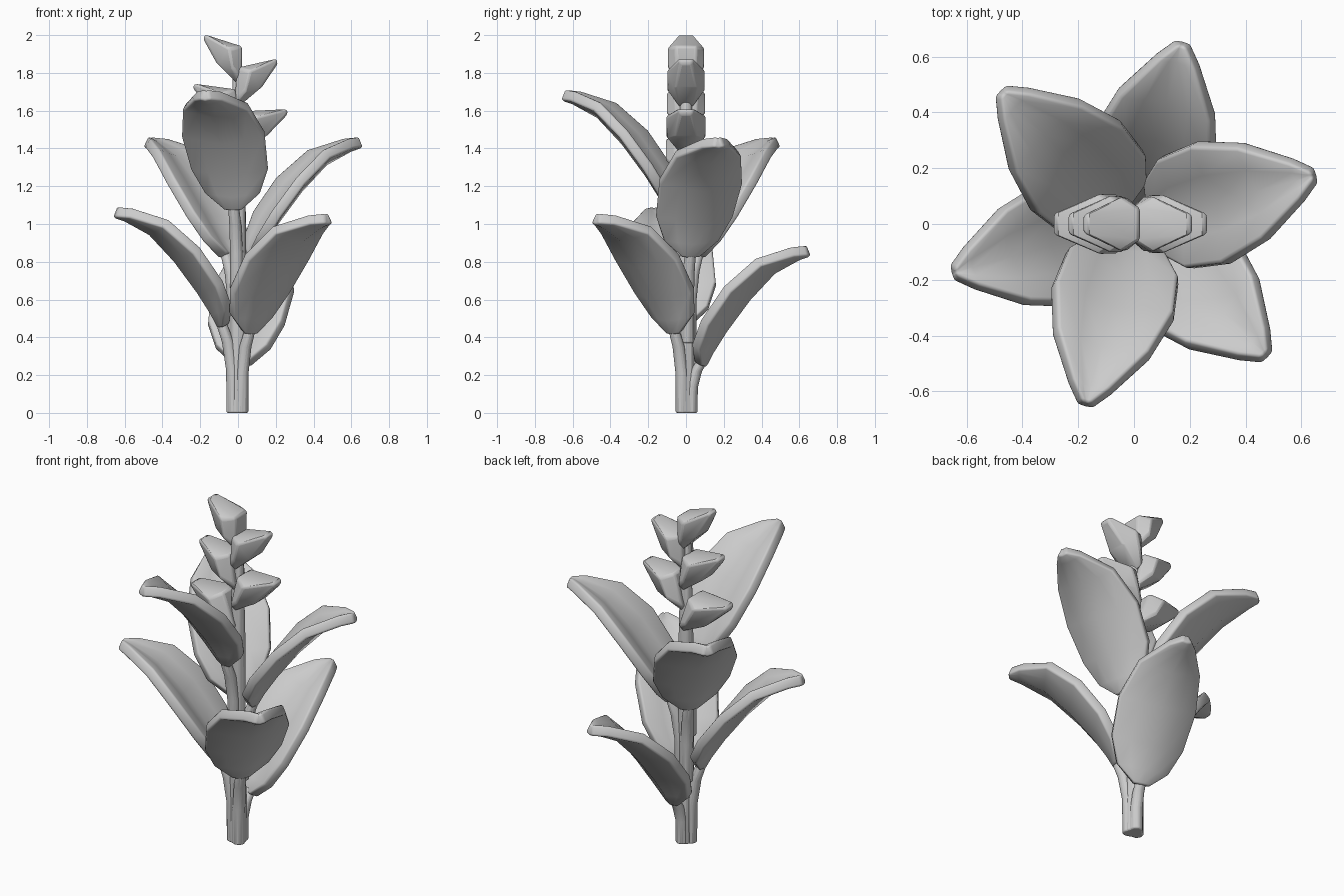
import bpy, bmesh
from math import sin, cos, pi, radians
from mathutils import Vector, Matrix

if "Cube" in bpy.data.objects:
    bpy.data.objects.remove(bpy.data.objects["Cube"])


def finish(bm, name, bevel=0.0, thick=0.0, segs=2):
    """Turn a bmesh into a smooth-shaded object, optionally thickened and bevelled."""
    bmesh.ops.recalc_face_normals(bm, faces=bm.faces[:])
    me = bpy.data.meshes.new(name)
    bm.to_mesh(me)
    bm.free()
    ob = bpy.data.objects.new(name, me)
    bpy.context.collection.objects.link(ob)
    if thick:
        m = ob.modifiers.new("thickness", 'SOLIDIFY')
        m.thickness, m.offset = thick, 0
    if bevel:
        m = ob.modifiers.new("soft_edges", 'BEVEL')
        m.width, m.segments = bevel, segs
        m.limit_method, m.angle_limit = 'ANGLE', radians(40)
    bpy.ops.object.select_all(action='DESELECT')
    ob.select_set(True)
    bpy.context.view_layer.objects.active = ob
    bpy.ops.object.shade_smooth_by_angle(angle=radians(40))
    return ob


def tube(name, path, rot=0, sides=8):
    """Loft horizontal rings through (r, z, radius) points, turned around z."""
    bm = bmesh.new()
    spin = Matrix.Rotation(rot, 3, 'Z')
    rings = [[bm.verts.new(spin @ Vector((r + rad * cos(2 * pi * k / sides),
                                          rad * sin(2 * pi * k / sides), z)))
              for k in range(sides)] for r, z, rad in path]
    for a, b in zip(rings, rings[1:]):
        for k in range(sides):
            j = (k + 1) % sides
            bm.faces.new((a[k], a[j], b[j], b[k]))
    bm.faces.new(rings[0][::-1])
    bm.faces.new(rings[-1])
    return finish(bm, name, bevel=0.008)


# Central stem
tube("stem", [(0, 0, .05), (0, .5, .045), (0, 1.2, .042), (0, 1.78, .03)])

# Leaf midrib stations: distance from stem, height, half width
BLADE = [(.085, .46, .04), (.125, .535, .145), (.20, .65, .205), (.33, .82, .222),
         (.47, .965, .175), (.61, 1.04, .075), (.67, 1.06, .022)]


def leaf(i, angle, dz):
    rot = radians(angle)
    spin = Matrix.Rotation(rot, 3, 'Z')
    bm = bmesh.new()
    rows = []
    for k, (r, z, w) in enumerate(BLADE):
        p, q = BLADE[max(k - 1, 0)], BLADE[min(k + 1, len(BLADE) - 1)]
        t = Vector((q[0] - p[0], 0, q[1] - p[1])).normalized()
        up = Vector((-t.z, 0, t.x))
        rows.append([bm.verts.new(spin @ (Vector((r, s * w, z + dz)) + up * abs(s) * w * .27))
                     for s in (-1, -.5, 0, .5, 1)])
    for a, b in zip(rows, rows[1:]):
        for k in range(4):
            bm.faces.new((a[k], a[k + 1], b[k + 1], b[k]))
    finish(bm, f"leaf_{i}", bevel=.018, thick=.058)
    # Stalk hugging the stem below the blade
    z0 = max(0, dz)
    z1 = .5 + dz
    tube(f"leaf_stalk_{i}", [(.027, z0, .037), (.03, z0 + (z1 - z0) * .45, .036),
                             (.055, z0 + (z1 - z0) * .75, .034), (.10, z1, .03)], rot)


for i, (angle, dz) in enumerate([(75, -.205), (195, 0), (315, -.035),
                                 (15, .37), (135, .37), (255, .62)]):
    leaf(i + 1, angle, dz)

# Flower bracts: half profile (outward, half width, height), mirrored and hulled
BRACT = [(0, .03, 0), (-.02, .05, .03), (-.022, .055, .205), (.03, .098, .09),
         (.045, .098, .195), (.115, .055, .12), (.175, .035, .268), (.184, .03, .245)]
for i in range(5):
    side = -1 if i % 2 == 0 else 1
    tilt = Matrix.Rotation(radians(5 * i), 3, 'Y')
    bm = bmesh.new()
    for u, v, h in BRACT:
        for m in (-1, 1):
            p = tilt @ (Vector((u, v * m, h)) * (1 + .03 * i))
            bm.verts.new((p.x * side, p.y, p.z + 1.735 - .12 * i))
    res = bmesh.ops.convex_hull(bm, input=bm.verts[:])
    bmesh.ops.dissolve_limit(bm, angle_limit=radians(8), verts=bm.verts[:], edges=bm.edges[:])
    finish(bm, f"flower_bract_{i + 1}", bevel=.012)
